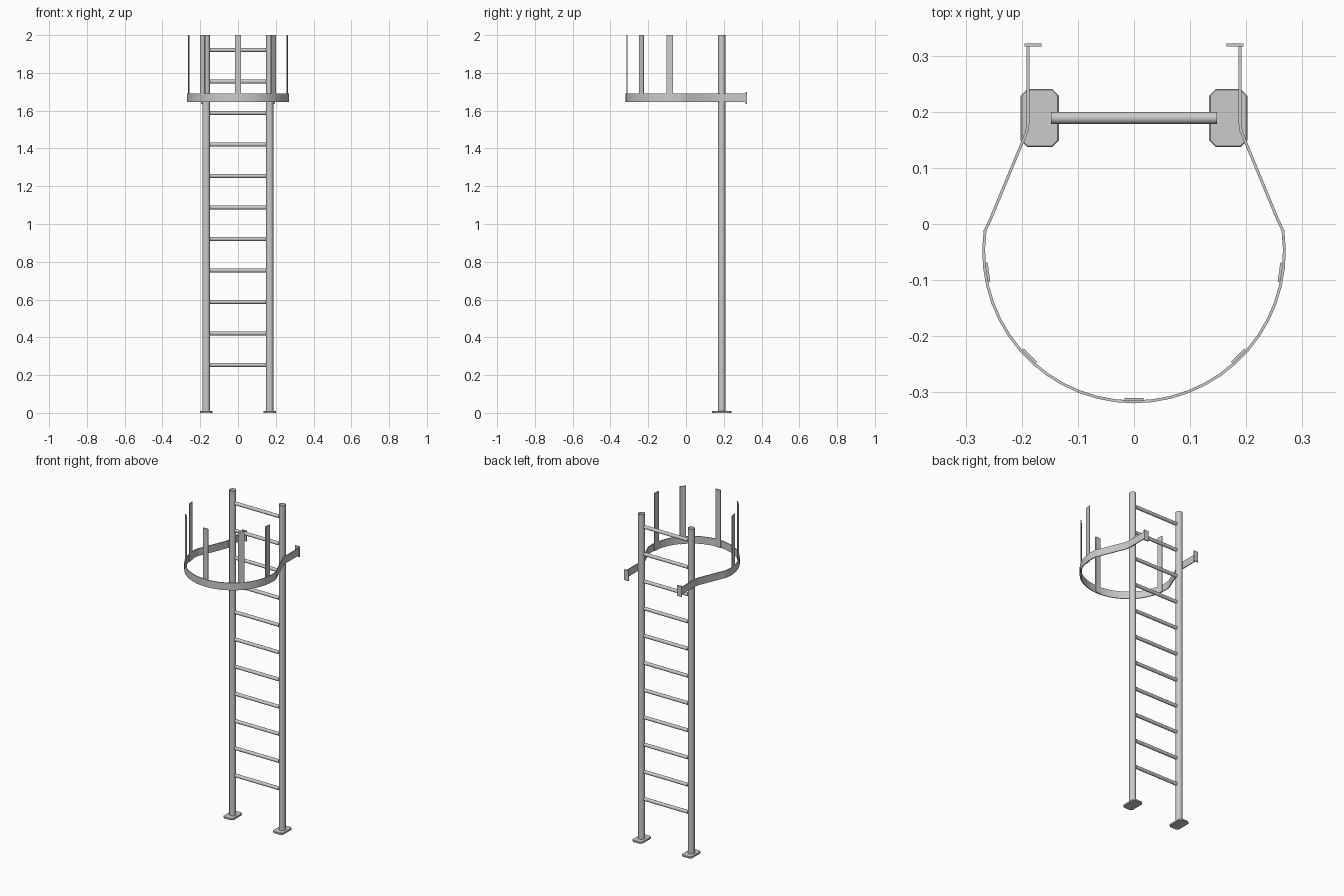
import bpy, bmesh, math
from mathutils import Vector, Matrix

if "Cube" in bpy.data.objects:
    bpy.data.objects.remove(bpy.data.objects["Cube"])

RAIL_X, RAIL_Y, RAIL_R = 0.168, 0.189, 0.0195
HOOP_Y, HOOP_R, THICK = -0.049, 0.268, 0.005


def finish(bm, name, smooth=False):
    bmesh.ops.recalc_face_normals(bm, faces=bm.faces)
    mesh = bpy.data.meshes.new(name)
    bm.to_mesh(mesh)
    bm.free()
    ob = bpy.data.objects.new(name, mesh)
    bpy.context.collection.objects.link(ob)
    if smooth:
        bpy.ops.object.select_all(action='DESELECT')
        ob.select_set(True)
        bpy.context.view_layer.objects.active = ob
        bpy.ops.object.shade_smooth_by_angle(angle=math.radians(35))
    return ob


def tube(name, r, length, matrix, caps, sides=24):
    bm = bmesh.new()
    bmesh.ops.create_cone(bm, cap_ends=caps, segments=sides, radius1=r,
                          radius2=r, depth=length, matrix=matrix)
    return finish(bm, name, True)


def box(name, size, centre, turn=0.0):
    bm = bmesh.new()
    m = (Matrix.Translation(centre) @ Matrix.Rotation(turn, 4, 'Z')
         @ Matrix.Diagonal((*size, 1)))
    bmesh.ops.create_cube(bm, size=1, matrix=m)
    return finish(bm, name)


def foot_plate(name, x):
    hx, hy, c = 0.034, 0.052, 0.012
    pts = [(hx, hy - c), (hx - c, hy), (c - hx, hy), (-hx, hy - c),
           (-hx, c - hy), (c - hx, -hy), (hx - c, -hy), (hx, c - hy)]
    bm = bmesh.new()
    face = bm.faces.new([bm.verts.new((x + a, RAIL_Y + b, 0)) for a, b in pts])
    top = bmesh.ops.extrude_face_region(bm, geom=[face])['geom']
    bmesh.ops.translate(bm, vec=(0, 0, 0.01),
                        verts=[v for v in top if isinstance(v, bmesh.types.BMVert)])
    rim = [e for e in bm.edges if all(v.co.z > 0.005 for v in e.verts)]
    bmesh.ops.bevel(bm, geom=rim, offset=0.002, segments=1, affect='EDGES')
    return finish(bm, name)


def ribbon(name, path, z0, z1, thick):
    # flat bar following a plan-view path with mitred corners
    pts = [Vector(p) for p in path]
    bm = bmesh.new()
    rings = []
    for i, p in enumerate(pts):
        a = (p - pts[max(i - 1, 0)])
        b = (pts[min(i + 1, len(pts) - 1)] - p)
        a = a.normalized() if a.length else b.normalized()
        b = b.normalized() if b.length else a
        t = (a + b).normalized()
        n = Vector((-t.y, t.x)) * (thick / 2 / max(t.dot(a), 0.3))
        q, r = p + n, p - n
        rings.append([bm.verts.new((v.x, v.y, z))
                      for v, z in ((q, z0), (r, z0), (r, z1), (q, z1))])
    for s, e in zip(rings, rings[1:]):
        for k in range(4):
            bm.faces.new((s[k], s[(k + 1) % 4], e[(k + 1) % 4], e[k]))
    bm.faces.new(rings[0])
    bm.faces.new(rings[-1])
    return finish(bm, name, True)


# Rails (open tubes), foot plates and hoop mounting plates
for side, s in (("left", -1), ("right", 1)):
    tube(f"rail_{side}", RAIL_R, 1.995,
         Matrix.Translation((s * RAIL_X, RAIL_Y, 1.0025)), False)
    foot_plate(f"foot_plate_{side}", s * RAIL_X)
    box(f"hoop_mount_{side}", (0.031, 0.006, 0.064), (s * 0.180, 0.319, 1.667))

# Rungs
for i in range(11):
    m = Matrix.Translation((0, RAIL_Y, 0.254 + i * 0.1667)) @ Matrix.Rotation(math.pi / 2, 4, 'Y')
    tube(f"rung_{i + 1}", 0.0105, 0.296, m, True, 20)

# Safety hoop: straight arms, splayed sections and round front
arm = [(0.189, 0.317), (0.189, 0.178), (0.191, 0.165), (0.256, 0.008)]
angles = [math.radians(8 - 196 * i / 28) for i in range(29)]
arc = [(HOOP_R * math.cos(a), HOOP_Y + HOOP_R * math.sin(a)) for a in angles]
path = arm + arc + [(-x, y) for x, y in reversed(arm)]
ribbon("safety_hoop", path, 1.645, 1.69, THICK)

# Upright cage straps inside the hoop
for i, deg in enumerate((-172, -135, -90, -45, -8)):
    a = math.radians(deg)
    r = HOOP_R - THICK + 0.0005
    box(f"cage_strap_{i + 1}", (THICK, 0.034, 0.355),
        (r * math.cos(a), HOOP_Y + r * math.sin(a), 1.8225), a)
